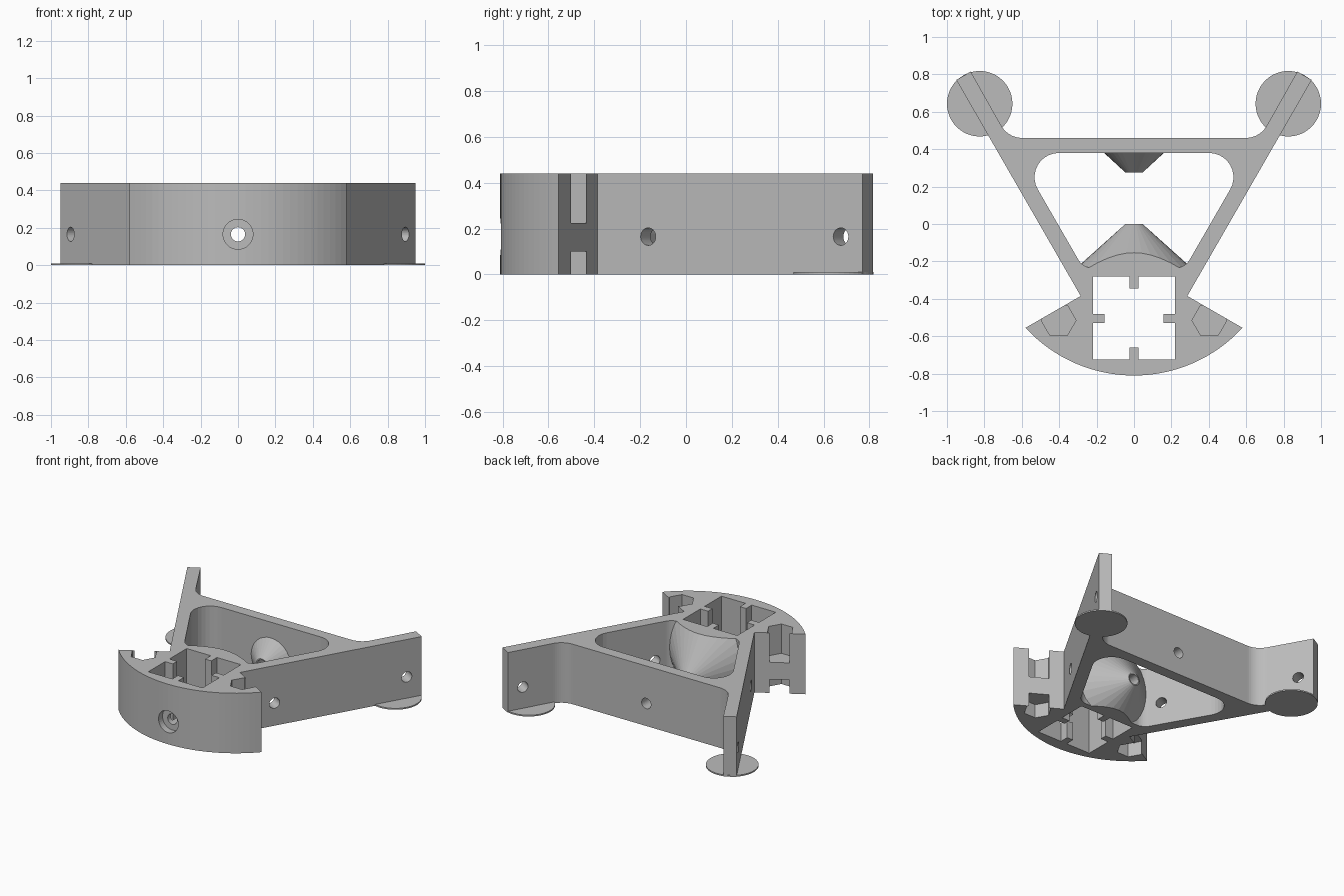
import bpy, bmesh
from math import pi, sin, cos, tan, atan2, hypot
from mathutils import Vector, Matrix

if "Cube" in bpy.data.objects:
    bpy.data.objects.remove(bpy.data.objects["Cube"])

HEIGHT = 0.44
AXIS_Z = 0.165      # height of every drilled hole
HOLE_R = 0.038

grey = bpy.data.materials.new("light grey plastic")
grey.use_nodes = True
color = (0.5, 0.5, 0.5, 1)
grey.diffuse_color = color
grey.node_tree.nodes["Principled BSDF"].inputs["Base Color"].default_value = color


def finish(bm, name):
    bmesh.ops.recalc_face_normals(bm, faces=bm.faces)
    mesh = bpy.data.meshes.new(name)
    bm.to_mesh(mesh)
    bm.free()
    obj = bpy.data.objects.new(name, mesh)
    bpy.context.collection.objects.link(obj)
    mesh.materials.append(grey)
    return obj


def prism(name, points, z0, z1):
    """Extrude a flat outline from z0 to z1."""
    bm = bmesh.new()
    face = bm.faces.new([bm.verts.new((x, y, z0)) for x, y in points])
    out = bmesh.ops.extrude_face_region(bm, geom=[face])
    verts = [v for v in out["geom"] if isinstance(v, bmesh.types.BMVert)]
    bmesh.ops.translate(bm, verts=verts, vec=(0, 0, z1 - z0))
    return finish(bm, name)


def box(name, x0, x1, y0, y1, z0, z1):
    return prism(name, [(x0, y0), (x1, y0), (x1, y1), (x0, y1)], z0, z1)


def loft(name, y0, r0, z0, y1, r1, z1, sides=32):
    """Cone between two upright circles whose centres may differ in height."""
    bm = bmesh.new()
    rings = []
    for y, r, z in ((y0, r0, z0), (y1, r1, z1)):
        rings.append([bm.verts.new((r * cos(2 * pi * i / sides), y, z + r * sin(2 * pi * i / sides)))
                      for i in range(sides)])
        bm.faces.new(rings[-1])
    a, b = rings
    for i in range(sides):
        j = (i + 1) % sides
        bm.faces.new((a[i], a[j], b[j], b[i]))
    return finish(bm, name)


def rod(name, centre, direction, radius, length, sides=32):
    bm = bmesh.new()
    turn = Vector(direction).to_track_quat('Z', 'Y').to_matrix().to_4x4()
    bmesh.ops.create_cone(bm, cap_ends=True, segments=sides, radius1=radius, radius2=radius,
                          depth=length, matrix=Matrix.Translation(centre) @ turn)
    return finish(bm, name)


def fillet(corners, steps=10):
    """Round each (x, y, radius) corner of a closed outline."""
    pts = []
    for i, (x, y, r) in enumerate(corners):
        p = Vector((x, y))
        if r == 0:
            pts.append(p)
            continue
        a = (Vector(corners[i - 1][:2]) - p).normalized()
        b = (Vector(corners[(i + 1) % len(corners)][:2]) - p).normalized()
        half = a.angle(b) / 2
        centre = p + (a + b).normalized() * (r / sin(half))
        start = p + a * (r / tan(half)) - centre
        end = p + b * (r / tan(half)) - centre
        sweep = start.angle_signed(end)
        for k in range(steps + 1):
            t = -sweep * k / steps
            pts.append(centre + Matrix.Rotation(t, 2) @ start)
    return pts


def boolean(obj, tool, operation='DIFFERENCE', keep=False):
    mod = obj.modifiers.new("cut", 'BOOLEAN')
    mod.operation, mod.solver, mod.object = operation, 'EXACT', tool
    bpy.context.view_layer.objects.active = obj
    bpy.ops.object.modifier_apply(modifier=mod.name)
    if not keep:
        bpy.data.objects.remove(tool)


# Body outline: curved front, two splayed arms and a cross bar
ARC_Y = -0.023
arc_r = 0.81 + ARC_Y
tip = Vector((0.58, -0.555))
swing = atan2(tip.x, ARC_Y - tip.y)
arc = [(arc_r * sin(t), ARC_Y - arc_r * cos(t), 0)
       for t in [swing * (k / 16 - 1) for k in range(33)]]
right = [(0.285, -0.385, 0), (0.95, 0.77, 0), (0.873, 0.815, 0), (0.673, 0.46, 0.13)]
left = [(-x, y, r) for x, y, r in reversed(right)]
body = prism("body", fillet(arc + right + left), 0, HEIGHT)

# Rounded central opening
cavity = fillet([(-0.272, -0.235, 0.09), (0.272, -0.235, 0.09), (0.627, 0.38, 0.13), (-0.627, 0.38, 0.13)])
boolean(body, prism("cavity", cavity, -0.1, 0.6))

# Square socket with four key tabs
socket = box("socket", -0.22, 0.22, -0.725, -0.28, -0.1, 0.6)
for n, tab in enumerate([(-0.025, 0.025, -0.345, -0.2), (-0.025, 0.025, -0.8, -0.66),
                         (-0.3, -0.157, -0.53, -0.48), (0.157, 0.3, -0.53, -0.48)]):
    boolean(socket, box("tab", *tab, -0.2, 0.7))
boolean(body, socket)

# Hexagonal side pockets, split by a web
for side in (-1, 1):
    hexagon = [(side * 0.403 + 0.093 * cos(k * pi / 3), -0.515 + 0.093 * sin(k * pi / 3)) for k in range(6)]
    for z0, z1 in ((-0.1, 0.1), (0.225, 0.6)):
        boolean(body, prism("pocket", hexagon, z0, z1))

# Cross holes through the arms
for side in (-1, 1):
    for x, y in ((0.412, -0.165), (0.895, 0.675)):
        boolean(body, rod("arm_hole", (side * x, y, AXIS_Z), (side * 0.866, -0.5, 0), HOLE_R, 0.24))

# Cones facing each other across the opening
front_cone = loft("front_cone", 0, 0.04 + 0.006, AXIS_Z, -0.25, 0.325, 0.259)
boolean(front_cone, box("slab", -1, 1, -1, 1, 0, HEIGHT), 'INTERSECT')
back_cone = loft("back_cone", 0.275, 0.046, AXIS_Z, 0.385, 0.165, AXIS_Z)
for cone in (front_cone, back_cone):
    boolean(body, cone, 'UNION')

# Long central bore with a front counterbore
boolean(body, rod("bore", (0, 0, AXIS_Z), (0, 1, 0), HOLE_R, 2))
boolean(body, rod("counterbore", (0, -0.81, AXIS_Z), (0, 1, 0), 0.08, 0.1))

# Thin round pads under the arm ends
for name, side in (("right_pad", -1), ("left_pad", 1)):
    rod(name, (side * 0.825, 0.643, 0.005), (0, 0, 1), 0.175, 0.01, 48)
